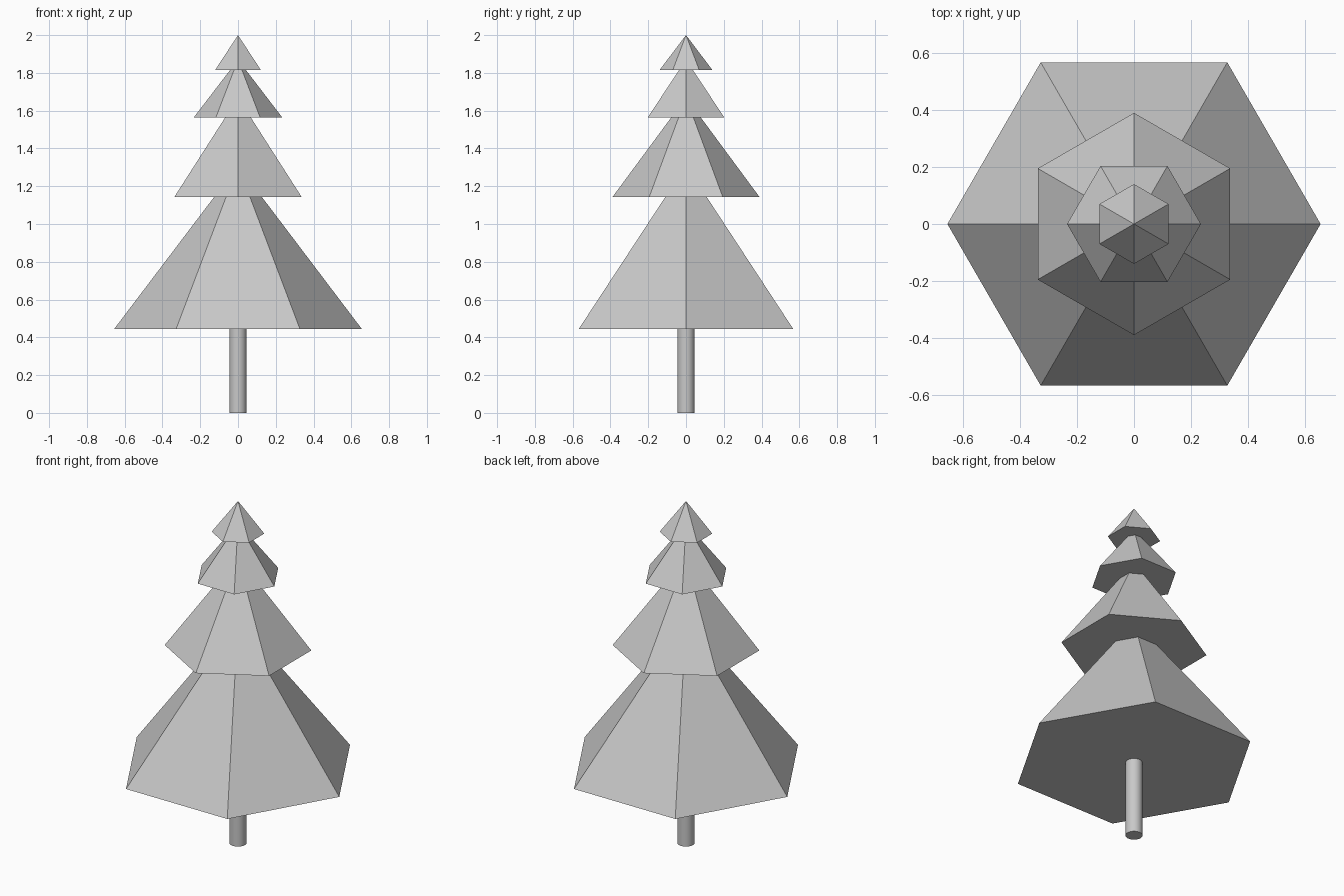
import bpy
import math

cube = bpy.data.objects.get("Cube")
if cube:
    bpy.data.objects.remove(cube, do_unlink=True)

# Single plain grey for the whole tree
grey = bpy.data.materials.new("plain_grey")
grey.use_nodes = True
colour = (0.58, 0.58, 0.58, 1)
grey.diffuse_color = colour
grey.node_tree.nodes["Principled BSDF"].inputs["Base Color"].default_value = colour


def cone(name, sides, radius, top_radius, bottom, top, turn=0.0):
    """Closed upright cone, with its first corner turned from the x axis."""
    bpy.ops.mesh.primitive_cone_add(
        vertices=sides, radius1=radius, radius2=top_radius, depth=top - bottom,
        location=(0, 0, (bottom + top) / 2), rotation=(0, 0, turn))
    obj = bpy.context.object
    obj.name = name
    obj.data.materials.append(grey)
    return obj


# Trunk: slim smooth cylinder
cone("trunk", 32, 0.045, 0.045, 0, 0.446)
bpy.ops.object.shade_smooth_by_angle(angle=math.radians(40))

# Foliage: six-sided cones, each tier turned against the one below
tiers = [
    ("bottom_branches", 0.655, 0.445, 1.31),
    ("lower_middle_branches", 0.39, 1.142, 1.67),
    ("upper_middle_branches", 0.235, 1.563, 1.87),
    ("top_branches", 0.14, 1.815, 2.0),
]
for i, (name, radius, bottom, tip) in enumerate(tiers):
    # Corners on the x axis for even tiers, on the y axis for odd tiers
    turn = math.radians(30) * (i % 2)
    cone(name, 6, radius, 0, bottom, tip, math.radians(90) + turn - math.radians(60))
    if i == 0:
        continue

# Primitive corners start on +y, so the turn above puts tier one on the x axis
